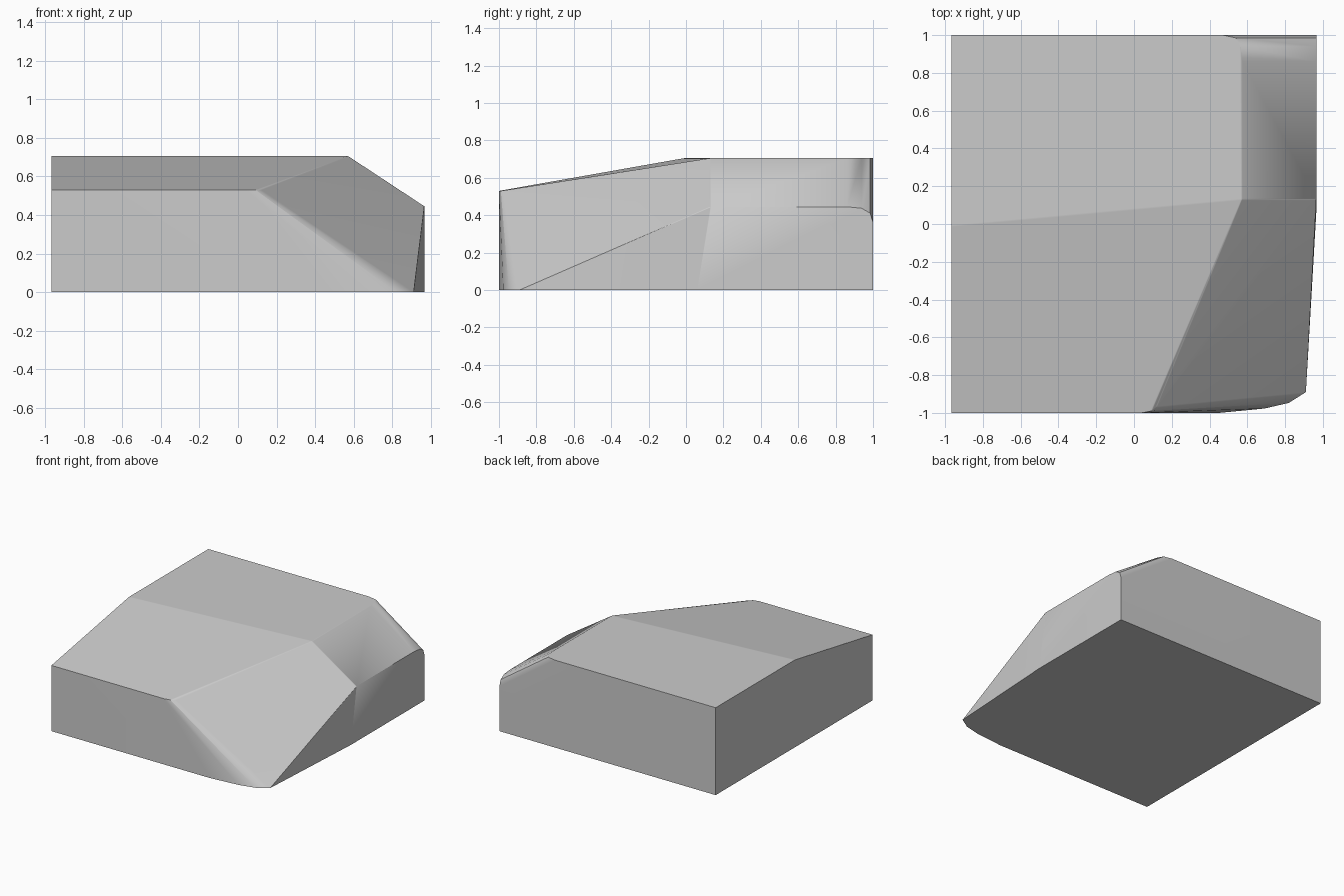
import bpy, bmesh, math

cube = bpy.data.objects.get("Cube")
if cube:
    bpy.data.objects.remove(cube, do_unlink=True)

W, H, NOSE = 0.965, 0.705, 0.53   # half width, roof height, front edge height

grey = bpy.data.materials.new("plain_grey")
grey.use_nodes = True
grey.diffuse_color = (0.6, 0.6, 0.6, 1)
grey.node_tree.nodes["Principled BSDF"].inputs["Base Color"].default_value = (0.6, 0.6, 0.6, 1)

# Square left and back corners, and the front end of the roof
points = [(-W, -1, 0), (-W, 1, 0), (W, 1, 0), (-W, 1, H),
          (-W, -1, NOSE), (-W, -0.01, H)]
# Cut corner: roof end, side wall end and the tapering side wall
points += [(0.57, 0.13, H), (W, 0.13, 0.445), (W, 0.06, 0)]
# Rounded front corner, sweeping wide at the ground and tight at the top
points += [(x, y, NOSE) for x, y in ((0.04, -1), (0.09, -0.99), (0.12, -0.965))]
points += [(x, y, 0) for x, y in ((0.45, -1), (0.69, -0.977), (0.82, -0.947), (0.91, -0.89))]
# Sloped shoulder rounding off into the back wall: y, roof x, side wall z
for y, x, z in ((0.86, 0.57, 0.445), (0.94, 0.565, 0.437), (0.985, 0.54, 0.41), (1, 0.47, 0.36)):
    points += [(x, y, H), (W, y, z)]

# The block is convex, so its skin is the hull of the corners
bm = bmesh.new()
for p in points:
    bm.verts.new(p)
hull = bmesh.ops.convex_hull(bm, input=bm.verts)
loose = {v for v in hull["geom_interior"] + hull["geom_unused"] if isinstance(v, bmesh.types.BMVert)}
bmesh.ops.delete(bm, geom=list(loose), context="VERTS")
bmesh.ops.dissolve_limit(bm, angle_limit=math.radians(1.5), verts=bm.verts, edges=bm.edges)
bmesh.ops.recalc_face_normals(bm, faces=bm.faces)


# Soften the long creases between the upper planes
def is_soft(edge):
    low = min(v.co.z for v in edge.verts)
    back = min(v.co.y for v in edge.verts) > 0.8
    return (low > 0.4 and not back and edge.calc_length() > 0.4
            and math.radians(7) < edge.calc_face_angle(0) < math.radians(42))


bmesh.ops.bevel(bm, geom=[e for e in bm.edges if is_soft(e)], offset=0.02,
                segments=2, profile=0.5, affect="EDGES", clamp_overlap=True)
mesh = bpy.data.meshes.new("wedge_block")
bm.to_mesh(mesh)
bm.free()
mesh.materials.append(grey)

block = bpy.data.objects.new("wedge_block", mesh)
bpy.context.collection.objects.link(block)
bpy.context.view_layer.objects.active = block
block.select_set(True)
bpy.ops.object.shade_smooth_by_angle(angle=math.radians(35))
normals = block.modifiers.new("even_shading", "WEIGHTED_NORMAL")
normals.keep_sharp = True
